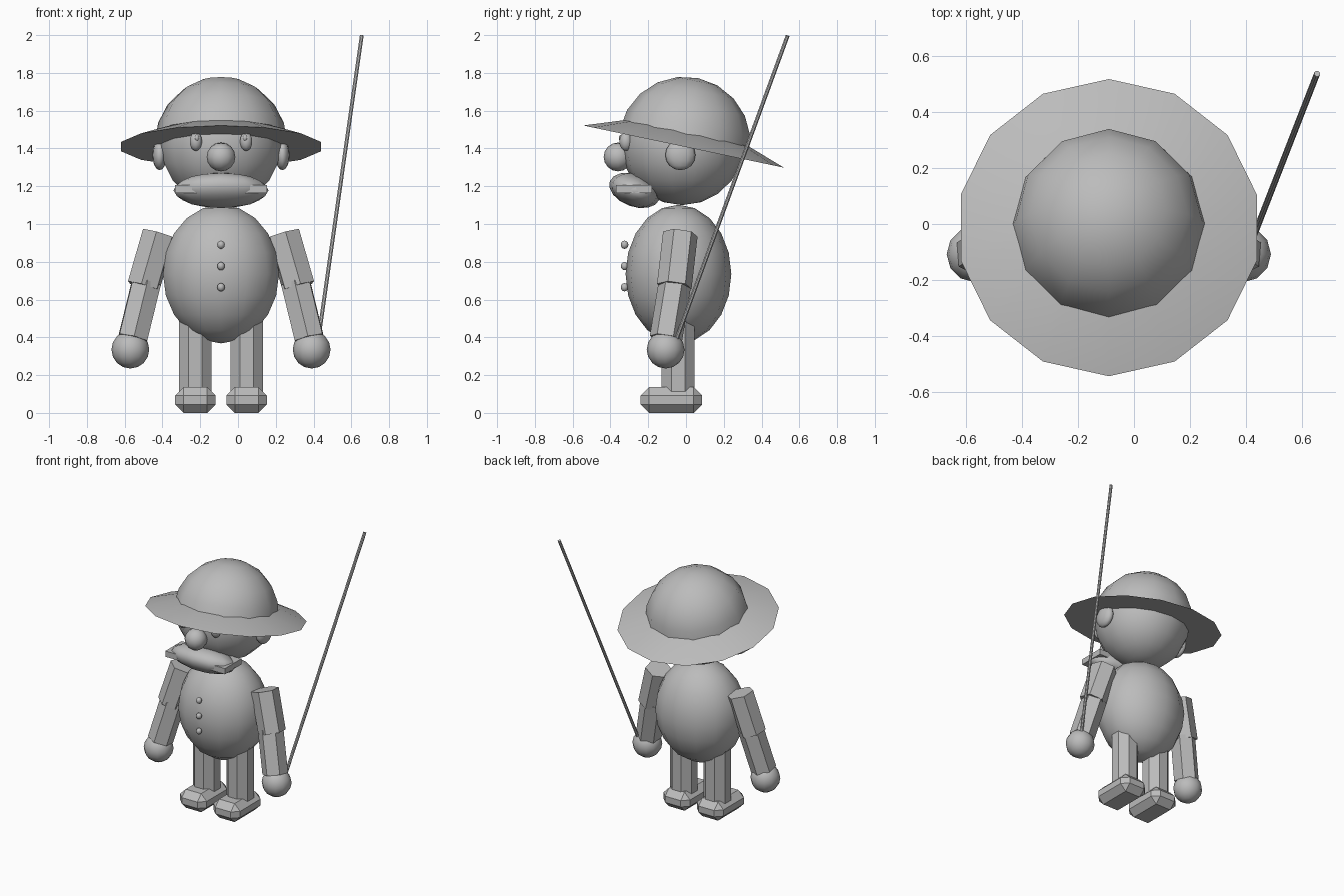
import bpy, bmesh, math
from mathutils import Vector, Matrix, Euler

cube = bpy.data.objects.get("Cube")
if cube:
    bpy.data.objects.remove(cube, do_unlink=True)

MID = -0.09      # x of the figure's own centre line
TILT = -0.207    # hat leans back

clay = bpy.data.materials.new("clay_grey")
clay.use_nodes = True
clay.diffuse_color = (0.5, 0.5, 0.5, 1)
clay.node_tree.nodes["Principled BSDF"].inputs["Base Color"].default_value = clay.diffuse_color


def finish(name, bm, matrix, smooth=False):
    bm.transform(matrix)
    mesh = bpy.data.meshes.new(name)
    for f in bm.faces:
        f.smooth = smooth
    bm.to_mesh(mesh)
    bm.free()
    mesh.materials.append(clay)
    obj = bpy.data.objects.new(name, mesh)
    bpy.context.collection.objects.link(obj)
    return obj


def ball(name, centre, radii, tilt=0.0, segs=14, rings=10, half=False):
    bm = bmesh.new()
    bmesh.ops.create_uvsphere(bm, u_segments=segs, v_segments=rings, radius=1)
    if half:
        low = [v for v in bm.verts if v.co.z < -0.01]
        bmesh.ops.delete(bm, geom=low, context='VERTS')
    m = Matrix.LocRotScale(Vector(centre), Euler((tilt, 0, 0)), Vector(radii))
    return finish(name, bm, m, True)


def rod(name, start, end, radius, sides=6, spin=0.0):
    a, b = Vector(start), Vector(end)
    bm = bmesh.new()
    bmesh.ops.create_cone(bm, cap_ends=True, segments=sides, radius1=radius,
                          radius2=radius, depth=(b - a).length)
    turn = (a - b).normalized().to_track_quat('Z', 'Y').to_matrix().to_4x4()
    m = Matrix.Translation((a + b) / 2) @ turn @ Matrix.Rotation(spin, 4, 'Z')
    return finish(name, bm, m)


def box(name, centre, size, bevel=0.0):
    bm = bmesh.new()
    bmesh.ops.create_cube(bm, size=1)
    bm.transform(Matrix.Diagonal((*size, 1)))
    if bevel:
        bmesh.ops.bevel(bm, geom=bm.edges[:], offset=bevel, segments=1,
                        affect='EDGES', profile=0.5)
    return finish(name, bm, Matrix.Translation(centre))


# Body and head
ball("body", (MID, -0.04, 0.735), (0.315, 0.28, 0.367))
ball("head", (MID, -0.02, 1.42), (0.325, 0.325, 0.32))

# Buttons
for i, z in enumerate((0.89, 0.777, 0.665)):
    ball(f"button_{i + 1}", (MID, -0.325, z), (0.02, 0.02, 0.022), segs=8, rings=6)

# Face
ball("nose", (MID, -0.36, 1.355), (0.076, 0.076, 0.076), segs=12, rings=8)
ball("moustache", (MID, -0.272, 1.178), (0.252, 0.14, 0.086), tilt=-0.35, segs=12, rings=8)
box("mouth_bar", (MID, -0.275, 1.186), (0.485, 0.19, 0.042))

# Hat: tilted cone brim with a half-ball crown
bm = bmesh.new()
bmesh.ops.create_cone(bm, cap_ends=True, segments=14, radius1=0.543, radius2=0.2, depth=0.12)
brim = finish("hat_brim", bm, Matrix.Translation((MID, -0.013, 1.41))
              @ Matrix.Rotation(TILT, 4, 'X') @ Matrix.Translation((0, 0, 0.06)))
bpy.context.view_layer.objects.active = brim
brim.select_set(True)
bpy.ops.object.shade_smooth_by_angle(angle=math.radians(25))
brim.select_set(False)
ball("hat_crown", (MID, -0.008, 1.43), (0.35, 0.35, 0.35), tilt=TILT, segs=12, rings=10, half=True)

# Paired parts
for side, s in (("right", -1), ("left", 1)):
    def at(dx, y, z):
        return (MID + s * dx, y, z)

    ball(f"{side}_eye", at(0.133, -0.318, 1.437), (0.034, 0.035, 0.05), segs=10, rings=8)
    ball(f"{side}_pupil", at(0.128, -0.342, 1.455), (0.013, 0.014, 0.018), segs=8, rings=6)
    ball(f"{side}_ear", at(0.325, -0.03, 1.365), (0.038, 0.08, 0.08), segs=12, rings=8)
    # Hexagonal sleeves with a ball hand
    rod(f"{side}_upper_arm", at(0.33, -0.03, 0.947), at(0.41, -0.062, 0.67), 0.093)
    rod(f"{side}_forearm", at(0.395, -0.058, 0.69), at(0.467, -0.106, 0.395), 0.087)
    ball(f"{side}_hand", at(0.48, -0.108, 0.335), (0.1, 0.1, 0.1), segs=12, rings=8)
    # Legs and bevelled shoes
    rod(f"{side}_leg", at(0.136, -0.042, 0.08), at(0.136, -0.042, 0.55), 0.094, 8, math.pi / 8)
    box(f"{side}_shoe", at(0.136, -0.077, 0.068), (0.216, 0.326, 0.136), 0.045)

# Long stick held in the left hand
rod("stick", (0.42, -0.065, 0.35), (0.655, 0.538, 1.997), 0.011, 8)
